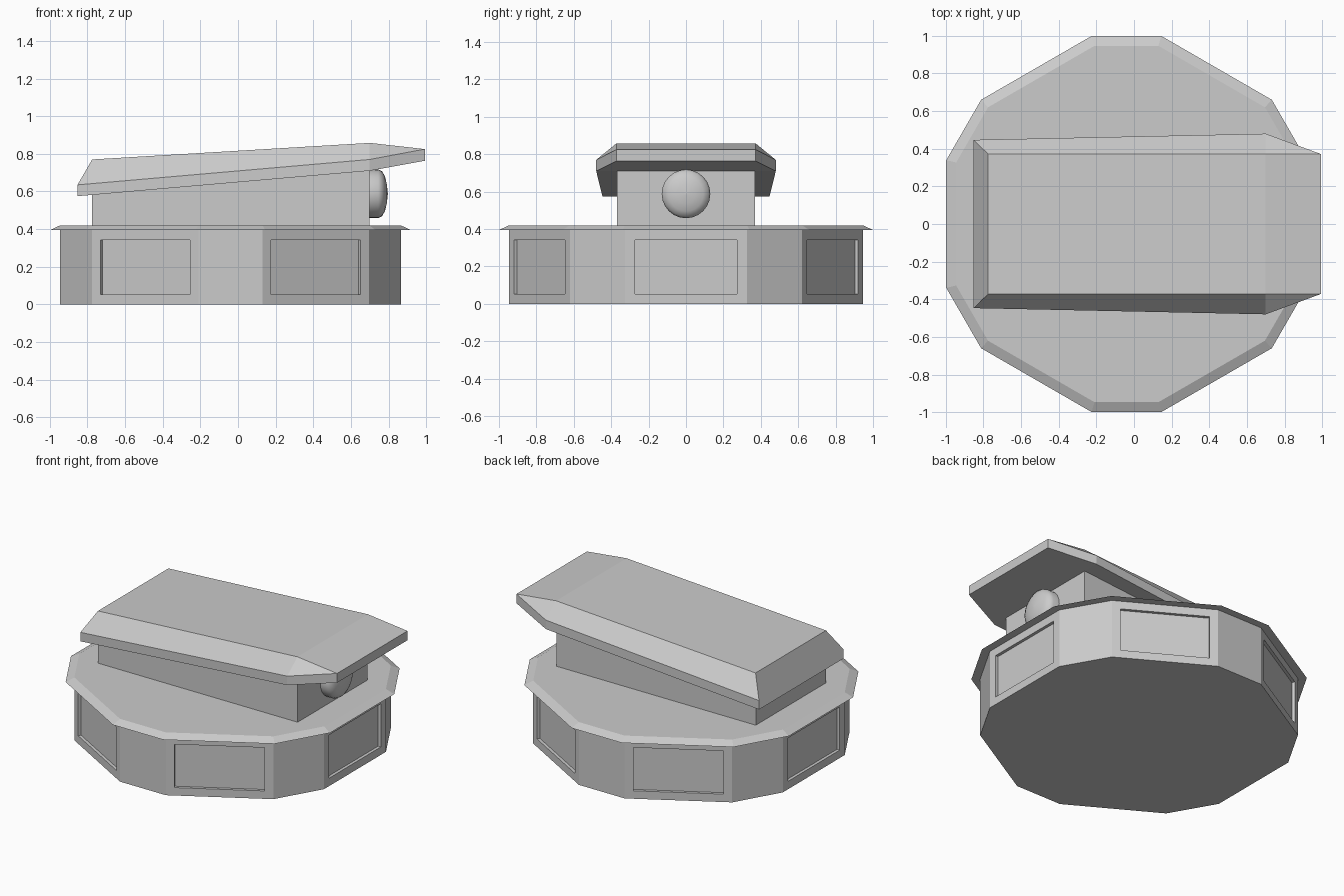
import bpy, bmesh, math
from mathutils import Vector

if "Cube" in bpy.data.objects:
    bpy.data.objects.remove(bpy.data.objects["Cube"])

CX = -0.04  # centre of the twelve-sided base


def finish(bm, name):
    bmesh.ops.recalc_face_normals(bm, faces=bm.faces[:])
    mesh = bpy.data.meshes.new(name)
    bm.to_mesh(mesh)
    bm.free()
    obj = bpy.data.objects.new(name, mesh)
    bpy.context.collection.objects.link(obj)
    return obj


def loft(rings):
    """Closed skin through rings of equal point count."""
    bm = bmesh.new()
    vs = [[bm.verts.new(p) for p in ring] for ring in rings]
    n = len(vs[0])
    for a, b in zip(vs, vs[1:]):
        for i in range(n):
            j = (i + 1) % n
            bm.faces.new((a[i], a[j], b[j], b[i]))
    bm.faces.new(vs[0])
    bm.faces.new(vs[-1])
    return bm


def twelve_gon(apothem, half, z):
    """Alternating long and short sides; the long sides face 0, 60, 120... degrees."""
    pts = []
    for k in range(6):
        a = math.radians(60 * k)
        c, s = math.cos(a), math.sin(a)
        for t in (-half, half):
            pts.append((CX + apothem * c - t * s, apothem * s + t * c, z))
    return pts


# Base with overhanging bevelled rim
bm = loft([twelve_gon(0.905, 0.327, 0), twelve_gon(0.905, 0.327, 0.395),
           twelve_gon(0.958, 0.339, 0.395), twelve_gon(0.905, 0.327, 0.42)])
bmesh.ops.recalc_face_normals(bm, faces=bm.faces[:])

# Recessed panels in the six long walls
walls = [f for f in bm.faces if abs(f.normal.z) < 0.01 and f.calc_area() > 0.2]
bmesh.ops.inset_individual(bm, faces=walls, thickness=0.075)
sunk = bmesh.ops.extrude_discrete_faces(bm, faces=walls)["faces"]
for f in sunk:
    f.normal_update()
    shift = f.normal * -0.02
    for v in f.verts:
        v.co += shift
finish(bm, "base")

# Housing with sloping top hidden in the roof
side = [(-0.775, 0.42), (0.70, 0.42), (0.70, 0.75), (-0.775, 0.62)]
finish(loft([[(x, y, z) for x, z in side] for y in (-0.37, 0.37)]), "housing")

# Roof: cross-sections of (x, half width, z) for bottom, ridge and top edges
sections = [
    [(-0.853, 0.447, 0.575), (-0.853, 0.447, 0.635), (-0.775, 0.372, 0.77)],
    [(0.70, 0.48, 0.71), (0.70, 0.48, 0.77), (0.70, 0.372, 0.858)],
    [(0.993, 0.372, 0.763), (0.993, 0.372, 0.80), (0.993, 0.372, 0.825)],
]
sections[2][1] = sections[2][2]  # ridge meets the top edge at the nose
rings = [[(x, w, z) for x, w, z in s] + [(x, -w, z) for x, w, z in reversed(s)]
         for s in sections]
bm = loft(rings)
bmesh.ops.remove_doubles(bm, verts=bm.verts[:], dist=0.0005)
finish(bm, "roof")

# Domed knob on the housing end
profile = [(0.68, 0.13), (0.745, 0.13), (0.765, 0.12), (0.781, 0.093),
           (0.791, 0.05), (0.796, 0.006)]
rings = [[(x, r * math.cos(math.tau * i / 24), 0.588 + r * math.sin(math.tau * i / 24))
          for i in range(24)] for x, r in profile]
knob = finish(loft(rings), "knob")
bpy.context.view_layer.objects.active = knob
knob.select_set(True)
bpy.ops.object.shade_smooth_by_angle(angle=math.radians(40))
